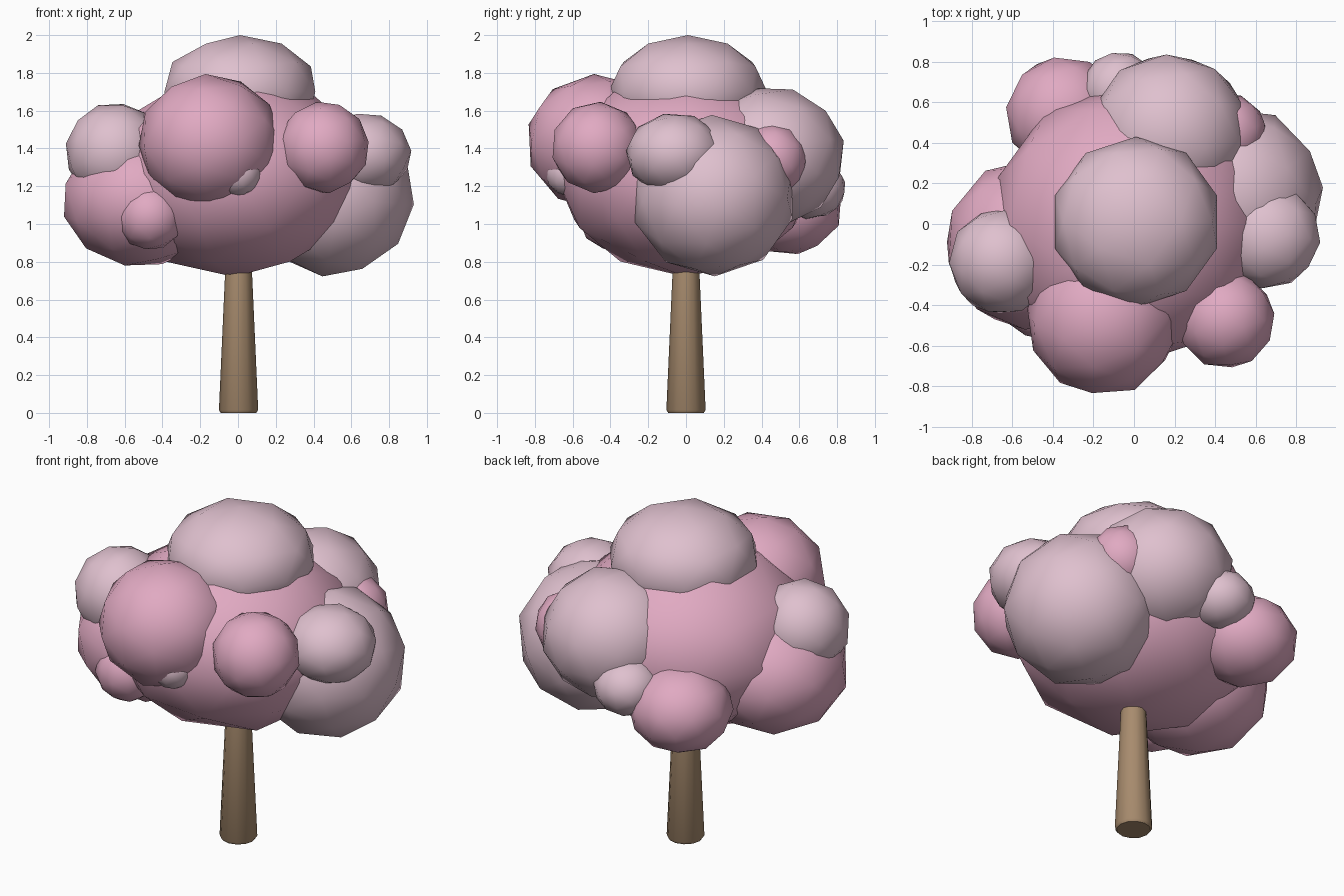
import bpy, bmesh, math, random
from mathutils import Euler

if "Cube" in bpy.data.objects:
    bpy.data.objects.remove(bpy.data.objects["Cube"])

random.seed(4)


def material(name, rgb):
    m = bpy.data.materials.new(name)
    m.diffuse_color = (*rgb, 1)
    m.use_nodes = True
    m.node_tree.nodes["Principled BSDF"].inputs["Base Color"].default_value = m.diffuse_color
    return m


PINK = material("blossom pink", (0.75, 0.40, 0.54))
PALE = material("pale blossom", (0.74, 0.53, 0.62))
BARK = material("bark brown", (0.39, 0.26, 0.155))


def finish(bm, name, mat, angle):
    me = bpy.data.meshes.new(name)
    bm.to_mesh(me)
    bm.free()
    me.materials.append(mat)
    ob = bpy.data.objects.new(name, me)
    bpy.context.collection.objects.link(ob)
    bpy.ops.object.select_all(action='DESELECT')
    ob.select_set(True)
    bpy.context.view_layer.objects.active = ob
    bpy.ops.object.shade_smooth_by_angle(angle=math.radians(angle))
    return ob


def puff(name, mat, centre, r, rz=None, turn=True):
    """Rounded low-poly foliage clump."""
    bm = bmesh.new()
    bmesh.ops.create_icosphere(bm, subdivisions=2, radius=1.0)
    if turn:
        rot = Euler([random.uniform(0, 6.28) for _ in range(3)]).to_matrix()
        bmesh.ops.rotate(bm, verts=bm.verts, matrix=rot)
    bmesh.ops.scale(bm, verts=bm.verts, vec=(r, r, rz or r))
    bmesh.ops.translate(bm, verts=bm.verts, vec=centre)
    return finish(bm, name, mat, 60)


# Trunk: tapered post with a softened foot
bm = bmesh.new()
profile = [(0.094, 0.0), (0.104, 0.015), (0.071, 0.75), (0.06, 0.95)]
rings = [[bm.verts.new((0.003 + r * math.cos(a * math.tau / 12),
                        r * math.sin(a * math.tau / 12), z))
          for a in range(12)] for r, z in profile]
for low, high in zip(rings, rings[1:]):
    for i in range(12):
        j = (i + 1) % 12
        bm.faces.new((low[i], low[j], high[j], high[i]))
bm.faces.new(rings[0][::-1])
bm.faces.new(rings[-1])
finish(bm, "trunk", BARK, 50)

# Central crown and cap
puff("main_crown", PINK, (-0.02, 0.0, 1.265), 0.695, 0.545, turn=False)
puff("top_puff", PALE, (0.01, 0.01, 1.70), 0.42, 0.30, turn=False)

# Pink clumps
puff("front_puff", PINK, (-0.15, -0.47, 1.435), 0.38, 0.36)
puff("front_right_puff", PINK, (0.45, -0.47, 1.405), 0.245)
puff("left_puff", PINK, (-0.51, -0.10, 1.13), 0.425, 0.36)
puff("left_small_puff", PINK, (-0.465, -0.39, 1.04), 0.18)
puff("back_left_puff", PINK, (-0.345, 0.54, 1.085), 0.29, 0.25)
puff("back_right_small_puff", PINK, (0.46, 0.45, 1.34), 0.195)

# Pale clumps
puff("right_puff", PALE, (0.495, 0.145, 1.15), 0.44, 0.43)
puff("right_upper_puff", PALE, (0.66, -0.06, 1.37), 0.26, 0.22)
puff("left_upper_puff", PALE, (-0.65, -0.185, 1.38), 0.265)
puff("back_puff", PALE, (0.175, 0.445, 1.36), 0.40, 0.37)
puff("back_small_puff", PALE, (-0.07, 0.66, 1.19), 0.19, 0.165)
puff("front_small_puff", PALE, (0.0, -0.62, 1.27), 0.125)
